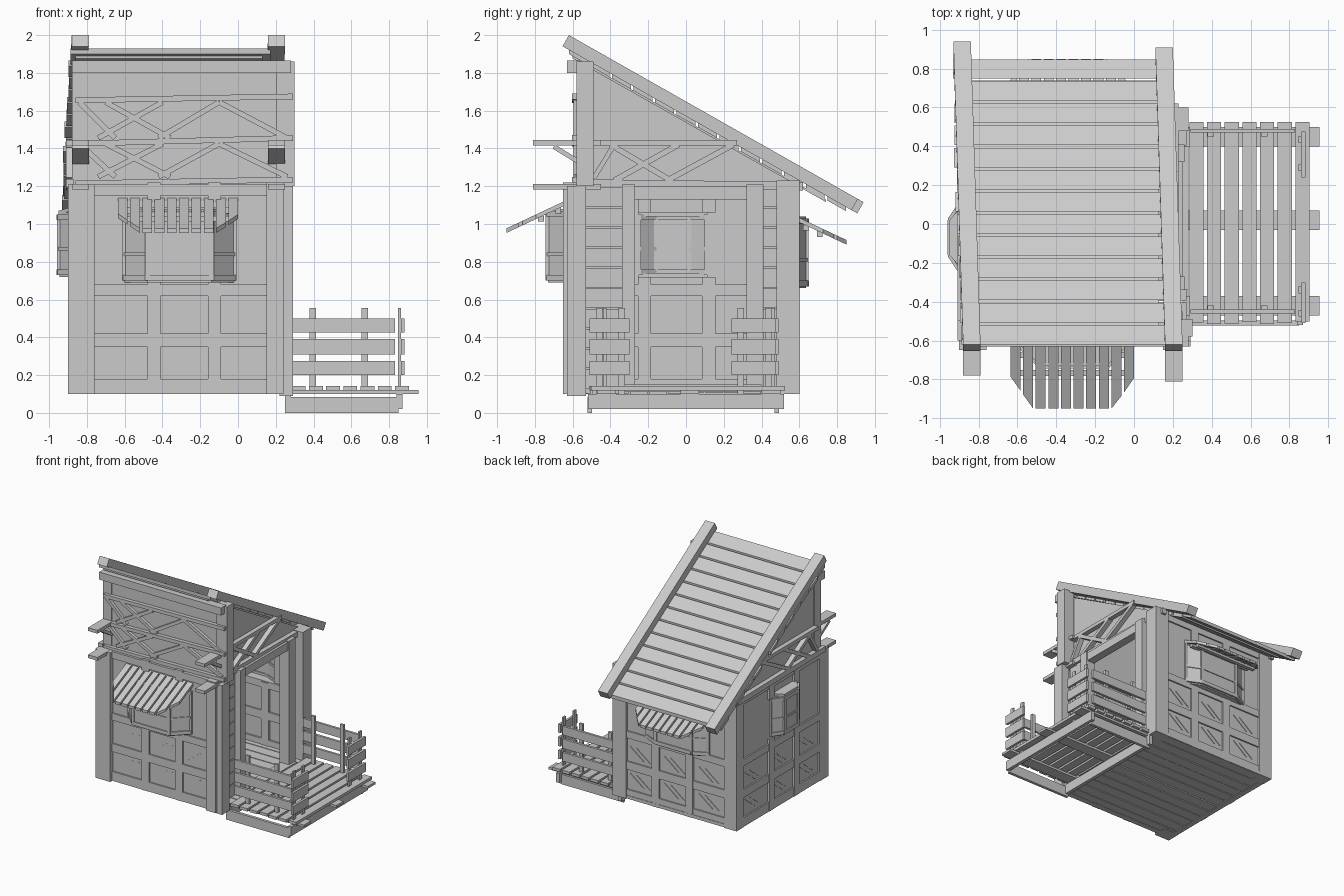
import bpy, bmesh, random
from mathutils import Vector

if "Cube" in bpy.data.objects:
    bpy.data.objects.remove(bpy.data.objects["Cube"])
random.seed(4)


def hull(name, pts):
    """Convex part from its corner points."""
    bm = bmesh.new()
    for p in pts:
        bm.verts.new(p)
    bmesh.ops.convex_hull(bm, input=bm.verts[:])
    bmesh.ops.dissolve_limit(bm, angle_limit=0.01, verts=bm.verts[:], edges=bm.edges[:])
    bmesh.ops.recalc_face_normals(bm, faces=bm.faces[:])
    me = bpy.data.meshes.new(name)
    bm.to_mesh(me)
    bm.free()
    ob = bpy.data.objects.new(name, me)
    bpy.context.collection.objects.link(ob)
    return ob


def box(name, x0, x1, y0, y1, z0, z1, to=lambda *p: p):
    return hull(name, [to(x, y, z) for x in (x0, x1) for y in (y0, y1) for z in (z0, z1)])


def bar(name, p, q, w, d, n):
    """Board from p to q, w wide, d thick along n."""
    p, q, n = Vector(p), Vector(q), Vector(n).normalized()
    s = (q - p).cross(n).normalized() * w / 2
    n = n * d / 2
    return hull(name, [e + a * s + b * n for e in (p, q) for a in (-1, 1) for b in (-1, 1)])


# wall frames: u runs along the wall, o outward
front = lambda u, o, z: (u, -o, z)
back = lambda u, o, z: (u, o, z)
left = lambda u, o, z: (-o, u, z)


def wall(side, to, off, u0, u1, uprights, rails, c, hw, z0, z1):
    """Framed wall with a hole for a bay window of half width hw."""
    for i, (a, b, lo, hi) in enumerate([(u0, u1, 0.11, z0), (u0, u1, z1, 1.2),
                                        (u0, c - hw, z0, z1), (c + hw, u1, z0, z1)]):
        box(f"{side}_wall_panel_{i}", a, b, off - 0.01, off + 0.01, lo, hi, to)
    for u in uprights:
        for lo, hi in ((0.1, z0), (z1, 1.22)):
            box(f"{side}_wall_upright", u - 0.035, u + 0.035, off - 0.03, off + 0.025, lo, hi, to)
    for lo, hi in rails:
        box(f"{side}_wall_rail", u0, u1, off - 0.025, off + 0.022, lo, hi, to)
    # light streaks on the lower panes
    for u in [u0 + 0.1 + k * (u1 - u0) * 0.33 for k in range(3)]:
        for z in (0.22, 0.45):
            for s in (0, 0.06):
                p, q = to(u + s, off + 0.012, z), to(u + s + 0.13, off + 0.012, z + 0.1)
                bar(f"{side}_pane_streak", p, q, 0.006, 0.006, Vector(to(0, 1, 0)))


def bay(side, to, off, c, hw, hf, dep, z0, z1):
    """Three-sided bay window with frame strips."""
    plan = [(c - hw, off), (c - hf, off + dep), (c + hf, off + dep), (c + hw, off)]
    for (a, b), (d, e) in zip(plan, plan[1:]):
        p, q = Vector(to(a, b, 0)), Vector(to(d, e, 0))
        n = (q - p).cross(Vector((0, 0, 1)))
        for z, h, t in ((z0 + 0.015, 0.03, 0.03), ((z0 + z1) / 2, z1 - z0, 0.012),
                        (z0 + 0.14, 0.018, 0.025), (z1 - 0.015, 0.03, 0.03)):
            up = Vector((0, 0, z))
            bar(f"{side}_bay_pane", p + up, q + up, h, t, n)
    for u, o in plan:
        box(f"{side}_bay_post", u - 0.013, u + 0.013, o - 0.013, o + 0.013, z0, z1, to)
    for z in (z0, z1):
        hull(f"{side}_bay_sill", [to(u, o, z + k) for u, o in plan for k in (-0.01, 0.01)])


def awning(side, to, off, c, hw, reach, z, drop, n=10):
    """Sloping fan of slats, cut back at both ends."""
    out = lambda t: reach * min(1, 0.5 + 1.35 * (1 - abs(t)))
    step = 2 / n
    for i in range(n):
        ends = (-1 + i * step + 0.012, -1 + (i + 1) * step - 0.03)
        pts = []
        for t in ends:
            for r in (0, out(t)):
                for k in (-0.012, 0.012):
                    pts.append(to(c + t * hw, off + r, z - drop * r + k))
        hull(f"{side}_awning_slat_{i}", pts)
    for r in (0.15, 0.42):
        box(f"{side}_awning_batten", c - hw * 0.9, c + hw * 0.9, off + reach * r, off + reach * r + 0.03,
            z - drop * reach * r - 0.045, z - drop * reach * r - 0.015, to)


# floor
for i in range(12):
    y = -0.6 + i * 0.1
    box("floor_plank", -0.88, 0.27, y + 0.004, y + 0.096, 0.1 + random.uniform(0, .008), 0.13)

# corner posts
box("front_left_post", -0.9, -0.76, -0.65, -0.53, 0.1, 1.21)
box("front_right_post_a", 0.15, 0.24, -0.65, -0.55, 0.1, 1.22)
box("front_right_post_b", 0.22, 0.29, -0.63, -0.53, 0.09, 1.2)
box("back_left_post", -0.9, -0.78, 0.5, 0.6, 0.1, 1.2)
box("back_right_post", 0.15, 0.28, 0.48, 0.6, 0.1, 1.23)

# three framed walls with bays and awnings
rails = [(0.1, 0.18), (0.35, 0.42), (0.62, 0.68), (1.15, 1.21)]
wall("front", front, 0.6, -0.8, 0.17, (-0.445, -0.125), rails, -0.31, 0.28, 0.69, 1.08)
wall("back", back, 0.57, -0.82, 0.17, (-0.445, -0.125), rails, -0.33, 0.28, 0.67, 1.03)
wall("left", left, 0.875, -0.56, 0.55, (-0.22, 0.12), rails, -0.07, 0.18, 0.72, 1.06)
bay("front", front, 0.61, -0.31, 0.29, 0.17, 0.12, 0.7, 1.07)
bay("back", back, 0.58, -0.33, 0.29, 0.17, 0.055, 0.67, 1.03)
bay("left", left, 0.885, -0.07, 0.18, 0.09, 0.06, 0.73, 1.05)
awning("front", front, 0.61, -0.315, 0.325, 0.34, 1.125, 0.47)
awning("back", back, 0.58, -0.34, 0.32, 0.27, 1.03, 0.47)
hull("left_bay_hood", [left(u, o, z + k) for u, o, z in
     ((-0.24, 0.88, 1.07), (0.1, 0.88, 1.07), (-0.16, 0.95, 1.05), (0.02, 0.95, 1.05)) for k in (0, 0.02)])

# right wall with open doorway
for a, b in ((-0.53, -0.33), (0.38, 0.49)):
    for i in range(10):
        z = 0.13 + i * 0.107
        box("doorway_siding", 0.19, 0.21, a, b + random.uniform(-.01, .01), z, z + 0.1)
    box("doorway_backing", 0.18, 0.192, a, b, 0.12, 1.2)
for a, b in ((-0.34, -0.27), (0.32, 0.41)):
    box("door_jamb", 0.17, 0.26, a, b, 0.12, 1.21)
box("door_lintel", 0.18, 0.25, -0.3, 0.35, 1.13, 1.2)
box("door_sill", 0.18, 0.28, -0.34, 0.4, 0.11, 0.15)

# upper front wall with crossed timbers
box("upper_front_panel", -0.88, 0.28, -0.57, -0.55, 1.2, 1.86)
box("upper_front_plate", -0.88, 0.28, -0.63, -0.56, 1.8, 1.865)
box("upper_right_post", 0.2, 0.3, -0.58, -0.49, 1.2, 1.86)
box("upper_left_post", -0.88, -0.8, -0.575, -0.49, 1.2, 1.86)
for a, b in ((1.655, 1.675), (1.425, 1.455), (1.215, 1.235)):
    bar("upper_front_rail", (-0.86, -0.585, a), (0.29, -0.585, b), 0.03, 0.035, (0, 1, 0))
for z0, z1 in ((1.455, 1.645), (1.25, 1.425)):
    for x0, x1, up in ((-0.84, -0.65, 0), (-0.74, -0.4, 1), (-0.7, -0.36, 0), (-0.42, -0.1, 1), (-0.1, 0.26, 0)):
        p, q = (z0, z1) if up else (z1, z0)
        bar("upper_front_brace", (x0, -0.58, p), (x1, -0.58, q), 0.028, 0.03, (0, 1, 0))

# roof line: height of the beam tops at y
top = lambda y: 2.0 - 0.567 * (y + 0.62)
NR = Vector((0, 0.567, 1)).normalized()

# side gables with trusses
for nm, x, s in (("right", 0.17, 1), ("left", -0.87, -1)):
    hull(nm + "_gable_panel", [(x + k, y, z) for k in (0, 0.02) for y, z in
         ((-0.56, 1.2), (-0.56, top(-0.56) - 0.11), (0.6, 1.2), (0.6, top(0.6) - 0.11))])
    xo = x + 0.01 + s * 0.03
    for p, q, w in (((-0.6, 1.215), (0.62, 1.2), 0.045), ((-0.5, 1.43), (0.27, 1.43), 0.03),
                    ((-0.4, 1.42), (-0.08, 1.23), 0.03), ((-0.38, 1.23), (-0.04, 1.42), 0.03),
                    ((-0.1, 1.23), (0.25, 1.42), 0.03), ((-0.49, 1.24), (-0.38, 1.42), 0.025)):
        bar(nm + "_truss_timber", (xo, *p), (xo, *q), w, 0.04, (1, 0, 0))

# projecting beam ends and their struts
for x, e in ((-0.835, -0.78), (0.205, -0.81)):
    for z in (1.43, 1.197):
        box("beam_end", x - 0.045, x + 0.045, e, -0.45, z - 0.014, z + 0.014)
    bar("beam_strut", (x, -0.7, 1.41), (x, -0.57, 1.33), 0.09, 0.025, (0, 0.5, 1))

# roof planks, underlay and long edge beams
for i in range(13):
    y = -0.62 + i * 0.114
    a, b = (x + random.uniform(-.008, .008) - 0.035 * i / 12 for x in (-0.895, 0.165))
    hull("roof_plank", [(x, yy, top(yy) - 0.07 - k) for x in (a, b) for yy in (y, y + 0.1) for k in (0, 0.03)])
hull("roof_underlay", [(x, y, top(y) - 0.1 - k) for x in (-0.86, 0.13) for y in (-0.6, 0.74) for k in (0, 0.012)])
for nm, xf, xb, e in (("left", -0.835, -0.885, 0.94), ("right", 0.205, 0.155, 0.91)):
    hull(nm + "_roof_beam", [Vector((x + d, y, top(y))) - NR * k for x, y in ((xf, -0.62), (xb, e))
                             for d in (-0.045, 0.045) for k in (0, 0.068)])

# deck
for i in range(7):
    x = 0.285 + i * 0.091
    box("deck_plank", x, x + 0.073, -0.51 + random.uniform(-.01, .01), 0.525, 0.118, 0.142)
for y in (-0.42, 0.02, 0.45):
    box("deck_joist", 0.25, 0.955, y - 0.05, y + 0.05, 0.1, 0.12)
for y in (-0.51, 0.48):
    box("deck_side_beam", 0.25, 0.85, y - 0.012, y + 0.012, 0.0, 0.085)
box("deck_end_beam", 0.84, 0.87, -0.52, 0.52, 0.02, 0.1)
box("deck_inner_beam", 0.25, 0.28, -0.52, 0.52, 0.02, 0.1)

# deck railings, gap in the end rail for the step
levels = ((0.2, 0.275), (0.31, 0.39), (0.425, 0.5))
for y, s in ((-0.45, 1), (0.48, -1)):
    for a, b in levels:
        box("side_rail_board", 0.29, 0.83, y - 0.01, y + 0.01, a, b)
    for x in (0.395, 0.67):
        box("side_rail_post", x - 0.017, x + 0.017, y + s * 0.01, y + s * 0.03, 0.12, 0.555)
for y0, y1 in ((-0.51, -0.3), (0.24, 0.475)):
    for a, b in levels:
        box("end_rail_board", 0.862, 0.882, y0, y1, a, b)
    for y in (y0 + 0.05, y1 - 0.04):
        box("end_rail_post", 0.848, 0.862, y - 0.017, y + 0.017, 0.03, 0.555)
